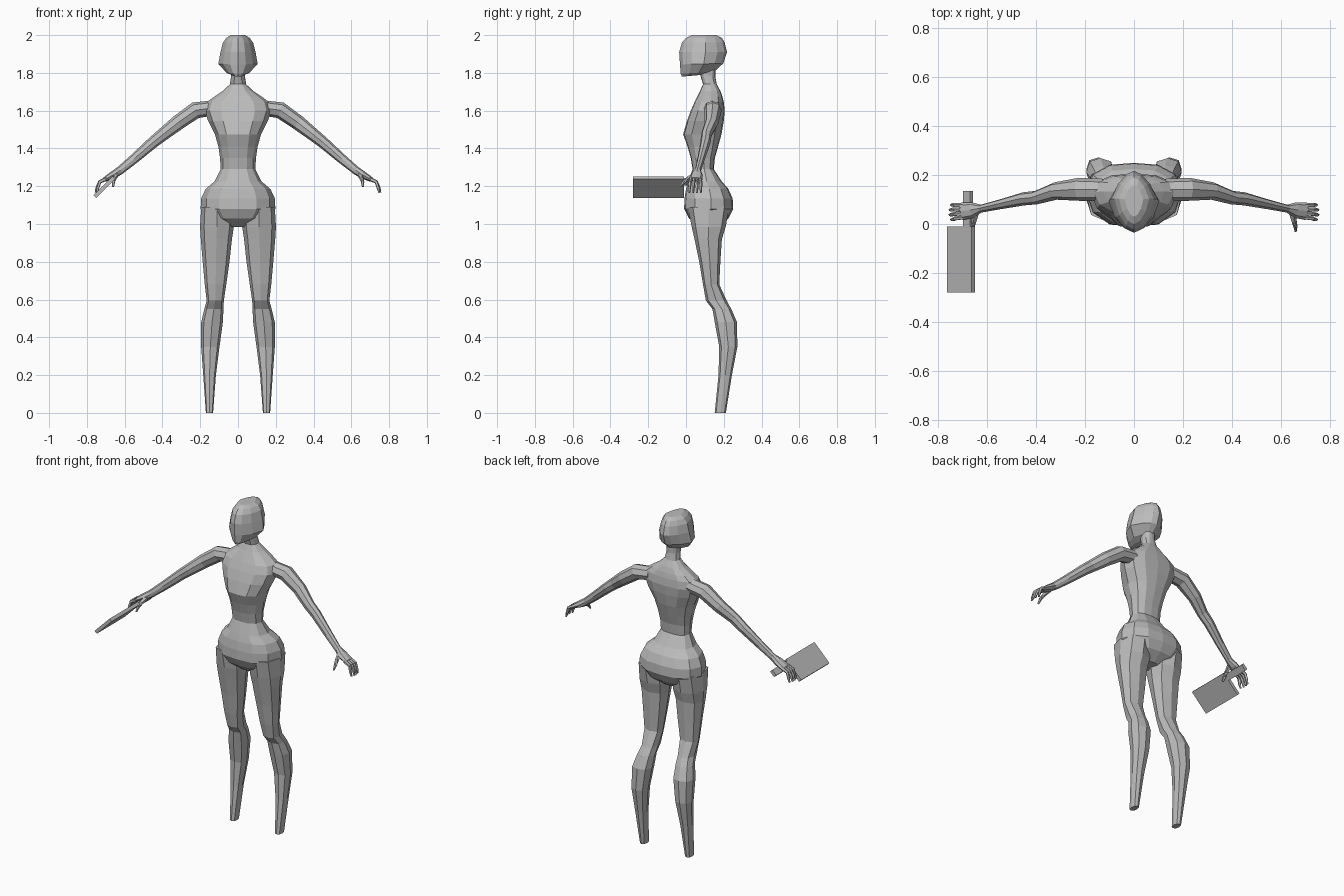
import bpy, bmesh, math
from mathutils import Vector, Matrix

skin = bpy.data.materials.new("plain grey")
skin.diffuse_color = (0.5, 0.5, 0.5, 1)


def loft(name, rings, mirror=False):
    """Skin a list of equal-length point rings, capping both ends."""
    bm = bmesh.new()
    loops = [[bm.verts.new(p) for p in r] for r in rings]
    n = len(loops[0])
    for a, b in zip(loops, loops[1:]):
        for i in range(n):
            j = (i + 1) % n
            bm.faces.new((a[i], a[j], b[j], b[i]))
    bm.faces.new(loops[0])
    bm.faces.new(loops[-1])
    bmesh.ops.recalc_face_normals(bm, faces=bm.faces)
    me = bpy.data.meshes.new(name)
    bm.to_mesh(me)
    bm.free()
    me.materials.append(skin)
    ob = bpy.data.objects.new(name, me)
    bpy.context.collection.objects.link(ob)
    if mirror:
        ob.modifiers.new("mirror", 'MIRROR')
    return ob


def section(half, z, w, front, back, tilt=0.0):
    """Symmetric level ring from (depth, width) fractions; tilt raises the back."""
    pts = [(w * u, front + (back - front) * v, z + tilt * v) for v, u in half]
    return pts + [(-x, y, zz) for x, y, zz in reversed(pts[1:-1])]


def tube(name, path, sides=6, mirror=True):
    """Tube through (x, y, z, side radius, thickness radius)."""
    P = [Vector(p[:3]) for p in path]
    rings = []
    for i, p in enumerate(path):
        t = (P[min(i + 1, len(P) - 1)] - P[max(i - 1, 0)]).normalized()
        ref = Vector((0, 1, 0)) if abs(t.y) < 0.7 else Vector((1, 0, 0))
        side = (ref - t * ref.dot(t)).normalized()
        up = t.cross(side)
        rings.append([P[i] + side * p[3] * math.cos(a) + up * p[4] * math.sin(a)
                      for a in (2 * math.pi * k / sides for k in range(sides))])
    return loft(name, rings, mirror)


# torso, hips and neck: z, half width, front y, back y
body_half = [(0, 0), (.03, .5), (.22, .85), (.55, 1), (.82, .86), (.97, .5), (1, 0)]
torso = [(.985, .05, .07, .17), (1.03, .15, .015, .225), (1.08, .198, -.01, .25),
         (1.135, .195, -.008, .247), (1.185, .172, 0, .225), (1.225, .125, .012, .19),
         (1.29, .092, .035, .147), (1.35, .095, .025, .153), (1.41, .104, .008, .17),
         (1.475, .122, -.015, .188), (1.545, .158, .005, .2), (1.60, .178, .025, .205),
         (1.645, .165, .045, .2), (1.675, .125, .06, .193), (1.705, .08, .075, .182),
         (1.74, .043, .09, .163), (1.78, .037, .078, .155), (1.84, .038, .07, .155)]
loft("torso", [section(body_half, *r) for r in torso])

# head with a keel-shaped face; the jaw rings rise or dip towards the back
head_half = [(0, 0), (.07, .4), (.26, .76), (.55, 1), (.8, .68), (.95, .32), (1, 0)]
head = [(1.78, .028, -.022, .09, .01), (1.795, .062, -.028, .15, .012),
        (1.845, .104, -.032, .197, .005), (1.91, .093, -.036, .217),
        (1.96, .08, -.022, .205), (1.985, .062, .0, .19), (2.0, .038, .03, .16)]
loft("head", [section(head_half, *r) for r in head])

# legs: z, inner x, outer x, front y, back y
legs = [(1.09, .03, .195, .01, .23), (.985, .022, .201, .03, .21), (.92, .032, .197, .045, .19),
        (.8, .045, .187, .07, .182), (.68, .062, .176, .09, .176), (.595, .075, .166, .105, .215),
        (.55, .077, .178, .14, .24), (.48, .08, .195, .152, .27), (.35, .098, .195, .176, .272),
        (.2, .117, .184, .172, .243), (0, .132, .17, .152, .211)]


def leg_ring(z, x0, x1, y0, y1):
    ring = []
    for k in range(8):
        a = math.pi * k / 4
        s = 1.0 if k % 2 == 0 else 1.07
        ring.append(((x0 + x1) / 2 + (x1 - x0) / 2 * s * math.cos(a),
                     (y0 + y1) / 2 + (y1 - y0) / 2 * s * math.sin(a), z))
    return ring


loft("leg", [leg_ring(*r) for r in legs], mirror=True)

# arms running out through the wrist to the palm
tube("arm", [(.13, .14, 1.615, .045, .04), (.225, .142, 1.602, .047, .044),
             (.32, .135, 1.535, .036, .04), (.40, .108, 1.472, .028, .034),
             (.45, .103, 1.432, .027, .031), (.55, .08, 1.345, .02, .026),
             (.625, .063, 1.283, .016, .022), (.66, .057, 1.26, .032, .021),
             (.705, .052, 1.236, .036, .013)], 8)

# fingers and thumb
for i in range(4):
    y0, y1 = .027 + .0165 * i, .018 + .02 * i
    drop = .006 * abs(i - 1.5)
    tube("finger", [(.695, y0, 1.24, .009, .011), (.732, (y0 + y1) / 2, 1.223, .009, .010),
                    (.75 - drop, y1, 1.192, .008, .008), (.757 - drop, y1, 1.166, .005, .005)], 5)
tube("thumb", [(.645, .05, 1.262, .014, .014), (.655, .01, 1.24, .011, .012),
               (.66, -.012, 1.222, .009, .009), (.661, -.03, 1.198, .005, .005)], 5)


# cleaver held in one hand, its flat turned 45 degrees
def slab(name, cx, cz, y0, y1, width, thick):
    tilt = Matrix.Rotation(-math.pi / 4, 3, 'Y')
    rings = []
    for y in (y0, y1):
        rings.append([Vector((cx, y, cz)) + tilt @ Vector((u * width / 2, 0, v * thick / 2))
                      for u, v in ((-1, -1), (1, -1), (1, 1), (-1, 1))])
    loft(name, rings)


slab("cleaver_blade", -.707, 1.195, -.28, -.01, .142, .02)
slab("cleaver_handle", -.678, 1.224, -.01, .135, .038, .02)
